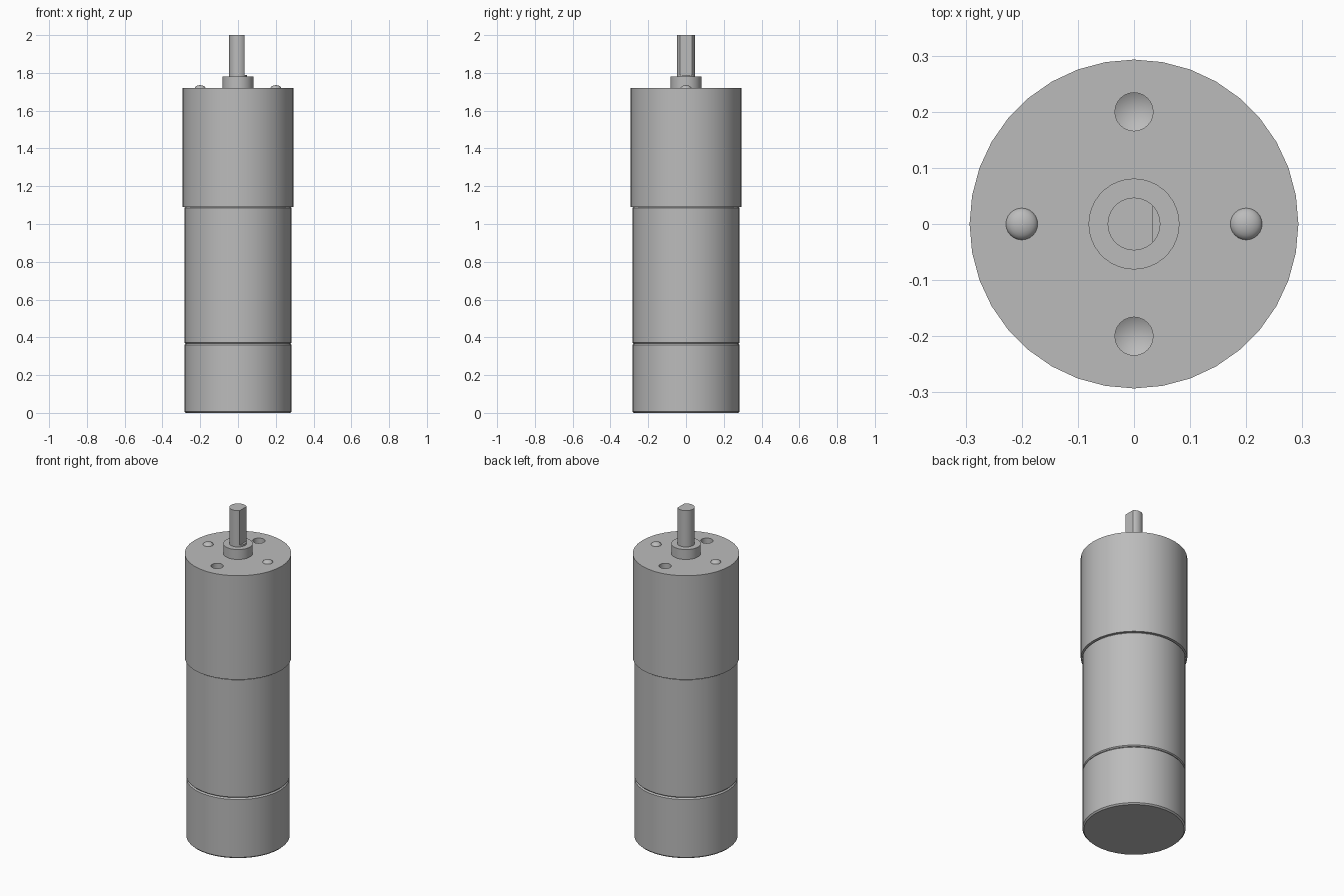
import bpy, bmesh, math
from mathutils import Matrix

cube = bpy.data.objects.get("Cube")
if cube:
    bpy.data.objects.remove(cube, do_unlink=True)

metal = bpy.data.materials.new("grey metal")
metal.use_nodes = True
GREY = (0.5, 0.5, 0.5, 1)
metal.diffuse_color = GREY
metal.node_tree.nodes["Principled BSDF"].inputs["Base Color"].default_value = GREY


def lathe(name, profile, sides=36, at=(0, 0)):
    """Revolve (radius, height) points around a vertical axis."""
    bm = bmesh.new()
    verts = [bm.verts.new((r, 0, z)) for r, z in profile]
    edges = [bm.edges.new(pair) for pair in zip(verts, verts[1:])]
    bmesh.ops.spin(bm, geom=verts + edges, cent=(0, 0, 0), axis=(0, 0, 1),
                   angle=math.tau, steps=sides, use_duplicate=False)
    bmesh.ops.remove_doubles(bm, verts=bm.verts, dist=1e-5)
    bmesh.ops.recalc_face_normals(bm, faces=bm.faces)
    bm.transform(Matrix.Translation((at[0], at[1], 0)))
    mesh = bpy.data.meshes.new(name)
    bm.to_mesh(mesh)
    bm.free()
    mesh.materials.append(metal)
    obj = bpy.data.objects.new(name, mesh)
    bpy.context.collection.objects.link(obj)
    return obj


def smooth(obj):
    bpy.ops.object.select_all(action="DESELECT")
    obj.select_set(True)
    bpy.context.view_layer.objects.active = obj
    bpy.ops.object.shade_smooth_by_angle(angle=math.radians(30))


def cut(obj, cutter):
    """Subtract a hidden cutter, then discard it."""
    cutter.hide_render = True
    mod = obj.modifiers.new("cut", "BOOLEAN")
    mod.operation = "DIFFERENCE"
    mod.solver = "EXACT"
    mod.object = cutter
    bpy.context.view_layer.objects.active = obj
    bpy.ops.object.modifier_apply(modifier=mod.name)
    bpy.data.objects.remove(cutter, do_unlink=True)


def can(name, r, low, high, bevel):
    """Closed cylinder with small chamfered rims."""
    return lathe(name, [(0, low), (r - bevel, low), (r, low + bevel),
                        (r, high - bevel), (r - bevel, high), (0, high)])


# Stacked housings: encoder cap, motor can, gearbox
cap = can("rear_cap", 0.284, 0, 0.367, 0.008)
motor = can("motor_can", 0.284, 0.367, 1.09, 0.006)
gearbox = lathe("gearbox", [(0, 1.09), (0.293, 1.09), (0.293, 1.72), (0, 1.72)])

# Drilled mounting holes with conical bottoms
for y in (-0.2, 0.2):
    drill = lathe("drill", [(0, 1.6), (0.034, 1.62), (0.034, 1.75), (0, 1.75)], 24, (0, y))
    cut(gearbox, drill)

# Boss around the shaft
boss = lathe("shaft_boss", [(0, 1.71), (0.081, 1.71), (0.081, 1.78), (0, 1.78)])

# Output shaft with a flat on its left side
shaft = lathe("output_shaft", [(0, 1.76), (0.047, 1.76), (0.047, 2), (0, 2)])
bpy.ops.mesh.primitive_cube_add(size=1, location=(0.084, 0, 1.94))
flat = bpy.context.object
flat.name = "flat_cutter"
flat.scale = (0.1, 0.2, 0.3)
bpy.context.view_layer.update()
cut(shaft, flat)

# Domed screw heads
dome = [(0.029 * math.cos(a), 1.717 + 0.018 * math.sin(a))
        for a in (math.radians(d) for d in range(0, 90, 15))]
screws = [lathe(f"{side}_screw_head", [(0, 1.71), (0.029, 1.71)] + dome + [(0, 1.735)], 24, (x, 0))
          for side, x in (("left", 0.2), ("right", -0.2))]

for part in [cap, motor, gearbox, boss, shaft] + screws:
    smooth(part)
